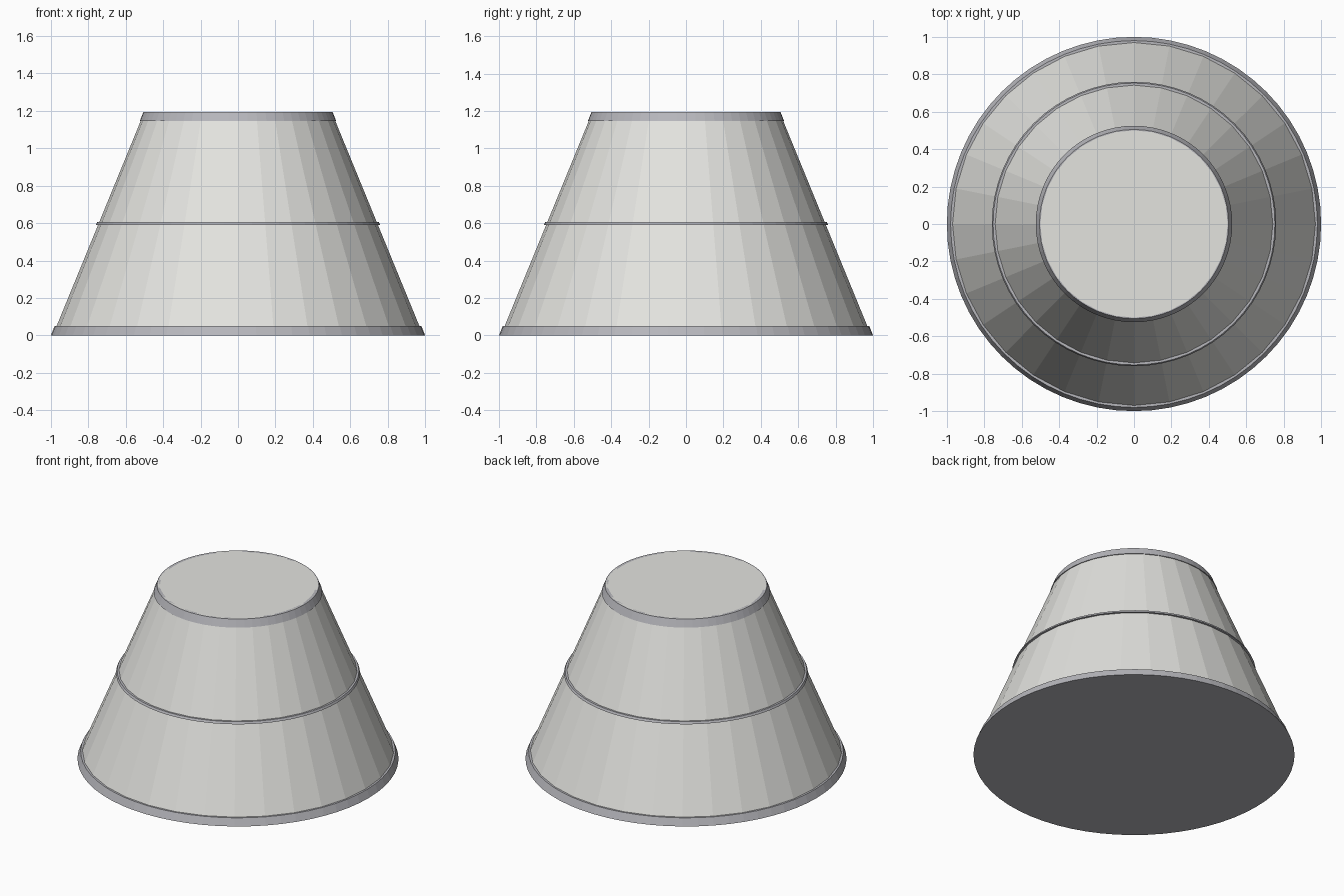
import bpy
import bmesh
from math import radians

cube = bpy.data.objects.get("Cube")
if cube:
    bpy.data.objects.remove(cube, do_unlink=True)


def material(name, rgb):
    mat = bpy.data.materials.new(name)
    mat.use_nodes = True
    color = (*rgb, 1.0)
    mat.diffuse_color = color
    mat.node_tree.nodes["Principled BSDF"].inputs["Base Color"].default_value = color
    return mat


shade_white = material("warm white", (0.77, 0.77, 0.74))
trim_grey = material("trim grey", (0.47, 0.47, 0.50))


def frustum(name, sides, low, high, mats, trim_below=False):
    """Closed cone section between two (radius, height) rings."""
    bm = bmesh.new()
    bmesh.ops.create_cone(bm, cap_ends=True, segments=sides, radius1=low[0],
                          radius2=high[0], depth=high[1] - low[1])
    bmesh.ops.translate(bm, verts=bm.verts, vec=(0, 0, (low[1] + high[1]) / 2))
    bm.normal_update()
    for face in bm.faces:
        if trim_below and face.normal.z < -0.9:
            face.material_index = 1
    mesh = bpy.data.meshes.new(name)
    bm.to_mesh(mesh)
    bm.free()
    for mat in mats:
        mesh.materials.append(mat)
    obj = bpy.data.objects.new(name, mesh)
    bpy.context.collection.objects.link(obj)
    return obj


def band(name, low, high, thickness):
    """Open-centred sloping ring between two outer (radius, height) rings."""
    sides = 64
    bm = bmesh.new()
    loops = []
    for radius, z in (low, high, (high[0] - thickness, high[1]),
                      (low[0] - thickness, low[1])):
        ring = bmesh.ops.create_circle(bm, segments=sides, radius=radius)["verts"]
        bmesh.ops.translate(bm, verts=ring, vec=(0, 0, z))
        loops.append(ring)
    for a, b in zip(loops, loops[1:] + loops[:1]):
        for i in range(sides):
            j = (i + 1) % sides
            bm.faces.new((a[i], a[j], b[j], b[i]))
    bmesh.ops.recalc_face_normals(bm, faces=bm.faces)
    mesh = bpy.data.meshes.new(name)
    bm.to_mesh(mesh)
    bm.free()
    mesh.materials.append(trim_grey)
    obj = bpy.data.objects.new(name, mesh)
    bpy.context.collection.objects.link(obj)


# Faceted shade with a grey underside
frustum("shade", 32, (0.99, 0), (0.5, 1.195), (shade_white, trim_grey), True)

# Trim bands around the foot, middle and top
band("bottom_trim", (1.0, 0), (0.98, 0.05), 0.03)
band("middle_trim", (0.76, 0.59), (0.753, 0.605), 0.03)
band("top_trim", (0.525, 1.145), (0.505, 1.195), 0.02)
